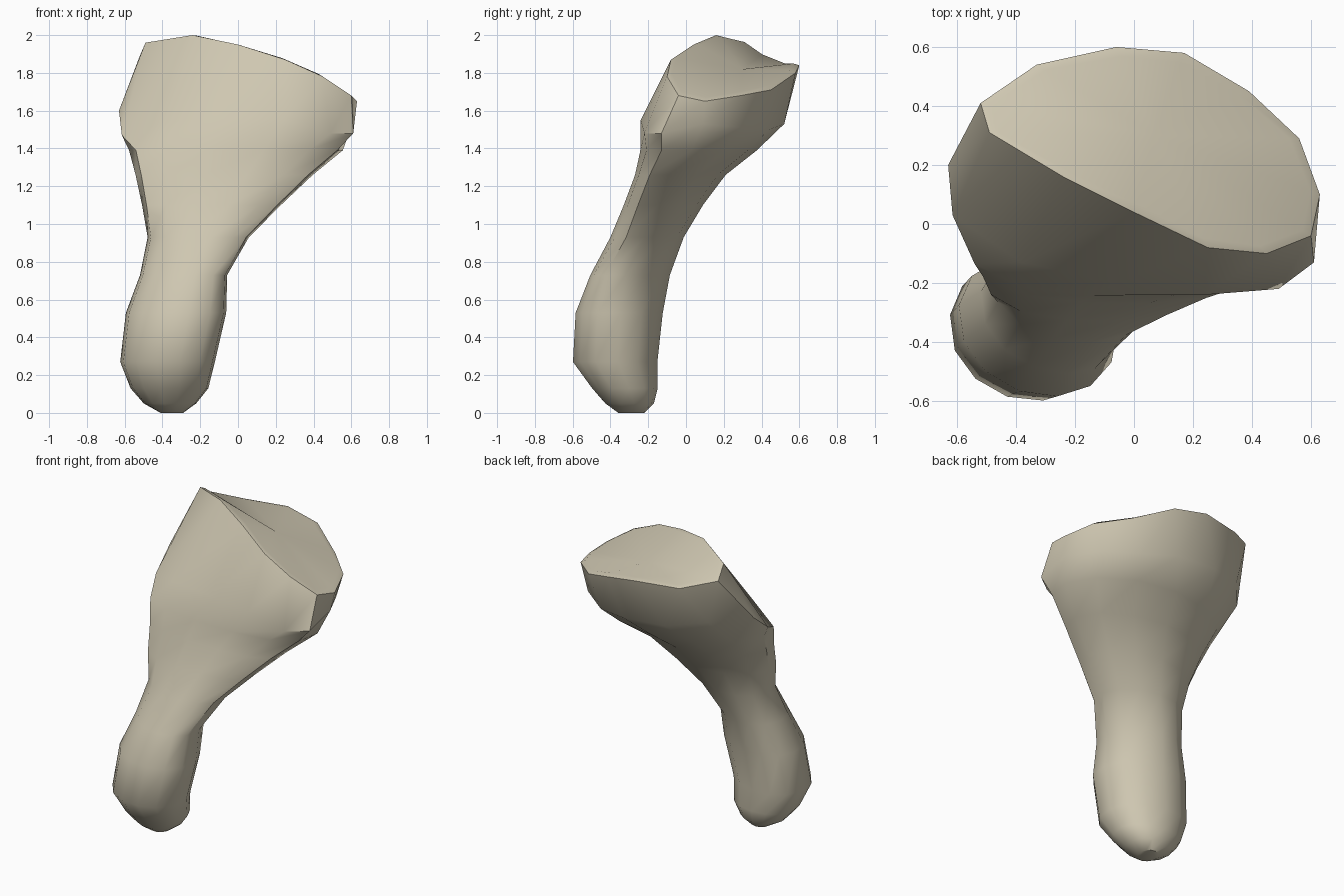
import bpy, bmesh, math
from mathutils import Vector

old = bpy.data.objects.get("Cube")
if old:
    bpy.data.objects.remove(old, do_unlink=True)

SIDES = 13
START = math.radians(-20)

# Stalk sections: z, x range, y range, slant of the ends, forward bow of both ends
STALK = [
    (0.0, -.41, -.29, -.36, -.22, 0, 0),
    (.05, -.50, -.22, -.43, -.17, 0, 0),
    (.13, -.57, -.155, -.50, -.15, .01, 0),
    (.27, -.625, -.12, -.60, -.15, .03, 0),
    (.53, -.595, -.06, -.585, -.12, .04, 0),
    (.73, -.52, -.055, -.505, -.08, .05, .02),
    (.93, -.48, .06, -.40, -.01, .03, .02),
    (1.10, -.51, .23, -.33, .09, .01, .06),
    (1.26, -.545, .40, -.27, .21, .01, .08),
    (1.39, -.58, .56, -.245, .375, 0, .10),
]

# Widest outline of the flared head
FLARE = [
    (.61, -.13, 1.48), (.605, .09, 1.53), (.5, .3, 1.51), (.31, .44, 1.5),
    (.09, .52, 1.53), (-.2, .51, 1.55), (-.45, .41, 1.6), (-.63, .2, 1.6),
    (-.615, .03, 1.47), (-.38, -.13, 1.54), (-.06, -.2, 1.56),
    (.24, -.24, 1.55), (.49, -.22, 1.48),
]

# Upper edge around the shallow socket
RIM = [
    (.6, -.04, 1.68), (.63, .1, 1.65), (.56, .29, 1.68), (.39, .45, 1.71),
    (.17, .58, 1.8), (-.06, .6, 1.84), (-.33, .54, 1.84), (-.52, .41, 1.89),
    (-.49, .31, 1.96), (-.24, .16, 2), (0, .04, 1.95), (.25, -.08, 1.87),
    (.45, -.1, 1.78),
]


def section(z, x0, x1, y0, y1, slant, bow):
    """Oval with a fuller back, its ends slanted and bowed forward."""
    cx, cy, rx = (x0 + x1) / 2, (y0 + y1) / 2, (x1 - x0) / 2
    ry = math.sqrt(((y1 - y0) / 2) ** 2 - slant ** 2)
    ring = []
    for i in range(SIDES):
        a = START + math.tau * i / SIDES
        c, s = math.cos(a), math.sin(a)
        if s > 0:
            s **= .8
        ring.append(Vector((cx + rx * c, cy + ry * s - slant * c - bow * c * c, z)))
    return ring


def lip(ring, centre, width, rise):
    """Move each point towards the centre and slightly up."""
    return [p + (centre - p).normalized() * width + Vector((0, 0, rise)) for p in ring]


# Stack the sections from the tip to the socket lip
socket_centre = Vector((.07, .3, 1.82))
rim = [Vector(p) for p in RIM]
rings = [section(*row) for row in STALK]
rings += [[Vector(p) for p in FLARE], rim, lip(rim, socket_centre, .035, .012)]

bm = bmesh.new()
loops = [[bm.verts.new(p) for p in ring] for ring in rings]
bm.faces.new(reversed(loops[0]))
for low, high in zip(loops, loops[1:]):
    for i in range(SIDES):
        j = (i + 1) % SIDES
        bm.faces.new((low[i], low[j], high[j], high[i]))

# Dished socket surface
hub = bm.verts.new(socket_centre)
for i in range(SIDES):
    bm.faces.new((loops[-1][i], loops[-1][(i + 1) % SIDES], hub))
bmesh.ops.recalc_face_normals(bm, faces=bm.faces)

mesh = bpy.data.meshes.new("bone")
bm.to_mesh(mesh)
bm.free()
bone = bpy.data.objects.new("bone", mesh)
bpy.context.collection.objects.link(bone)

# Single pale bone colour
colour = (.62, .57, .44, 1)
mat = bpy.data.materials.new("pale_bone")
mat.use_nodes = True
mat.diffuse_color = colour
mat.node_tree.nodes["Principled BSDF"].inputs["Base Color"].default_value = colour
mesh.materials.append(mat)

bpy.ops.object.select_all(action='DESELECT')
bone.select_set(True)
bpy.context.view_layer.objects.active = bone
bpy.ops.object.shade_smooth_by_angle(angle=math.radians(40))
